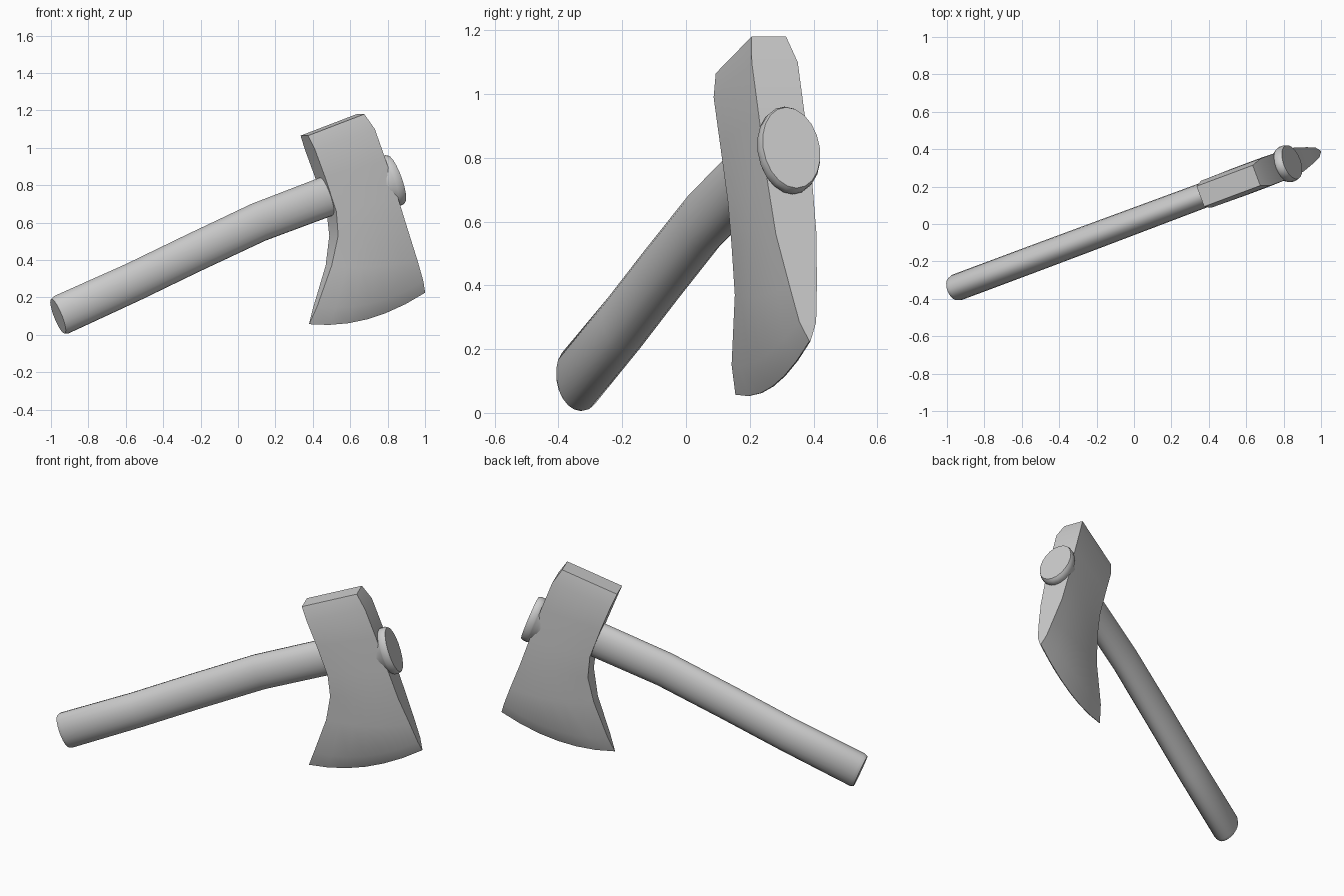
import bpy, bmesh, math
from mathutils import Vector

if "Cube" in bpy.data.objects:
    bpy.data.objects.remove(bpy.data.objects["Cube"])

YAW = math.radians(20.5)      # whole axe is turned about z
MID = 0.014                   # centre plane of the axe


def plane(x, z, v=0.0):
    """Front-view position to a point in the axe's own plane."""
    return Vector((x / math.cos(YAW) + 0.005, MID + v, z))


def loft(name, rings, angle=35):
    """Skin a list of equal closed rings and cap both ends."""
    bm = bmesh.new()
    loops = [[bm.verts.new(p) for p in ring] for ring in rings]
    n = len(loops[0])
    for a, b in zip(loops, loops[1:]):
        for i in range(n):
            j = (i + 1) % n
            bm.faces.new((a[i], a[j], b[j], b[i]))
    bm.faces.new(loops[0])
    bm.faces.new(loops[-1])
    bmesh.ops.recalc_face_normals(bm, faces=bm.faces[:])
    me = bpy.data.meshes.new(name)
    bm.to_mesh(me)
    bm.free()
    ob = bpy.data.objects.new(name, me)
    bpy.context.collection.objects.link(ob)
    ob.rotation_euler.z = YAW
    bpy.ops.object.select_all(action='DESELECT')
    ob.select_set(True)
    bpy.context.view_layer.objects.active = ob
    bpy.ops.object.shade_smooth_by_angle(angle=math.radians(angle))
    return ob


def oval(centre, tilt, height, width, sides=20):
    """Elliptical ring square to an axis tilted up by tilt degrees."""
    t = math.radians(tilt)
    up = Vector((-math.sin(t), 0, math.cos(t)))
    side = Vector((0, 1, 0))
    return [centre + up * height * math.cos(2 * math.pi * i / sides)
            + side * width * math.sin(2 * math.pi * i / sides) for i in range(sides)]


# Handle: x, z, tilt, half height, half width
path = [(-0.962, 0.099, 22, 0.100, 0.065), (-0.945, 0.107, 22, 0.108, 0.072),
        (-0.56, 0.282, 24, 0.105, 0.072), (-0.24, 0.437, 24, 0.105, 0.071),
        (0.11, 0.602, 22, 0.106, 0.069), (0.485, 0.744, 20, 0.108, 0.067),
        (0.80, 0.822, 19, 0.108, 0.072)]
loft("handle", [oval(plane(x, z), t, h, w) for x, z, t, h, w in path])

# Flared knob where the handle comes out of the head: distance from face, scale
axis = Vector((math.cos(math.radians(20)), 0, math.sin(math.radians(20))))
face = plane(0.845, 0.832)
knob = [(-0.15, 0.72), (-0.10, 0.74), (-0.07, 0.82), (-0.045, 0.97),
        (-0.038, 1.0), (-0.014, 1.0), (0, 0.95)]
loft("handle_knob", [oval(face + axis * d, 20, 0.142 * s, 0.10 * s) for d, s in knob])

# Head, top to cutting edge: left x z, right x z, sag, half thickness at ends and middle
sections = [(0.355, 1.065, 0.655, 1.18, 0, 0.058, 0.058),
            (0.385, 0.99, 0.705, 1.10, 0, 0.077, 0.078),
            (0.44, 0.84, 0.765, 0.93, 0, 0.077, 0.080),
            (0.50, 0.66, 0.83, 0.73, 0, 0.075, 0.080),
            (0.512, 0.53, 0.885, 0.56, 0, 0.068, 0.077),
            (0.485, 0.37, 0.943, 0.40, 0.02, 0.046, 0.064),
            (0.413, 0.15, 0.982, 0.285, 0.05, 0.028, 0.046),
            (0.38, 0.057, 1.0, 0.225, 0.058, 0.002, 0.002)]
STEPS = [0, 0.17, 0.34, 0.5, 0.66, 0.83, 1]


def head_ring(lx, lz, rx, rz, sag, end, mid):
    ring = []
    for sign, steps in ((-1, STEPS), (1, STEPS[::-1])):
        for t in steps:
            bow = 4 * t * (1 - t)
            ring.append(plane(lx + (rx - lx) * t, lz + (rz - lz) * t - sag * bow,
                              sign * (end + (mid - end) * bow)))
    return ring


loft("axe_head", [head_ring(*s) for s in sections], angle=40)
